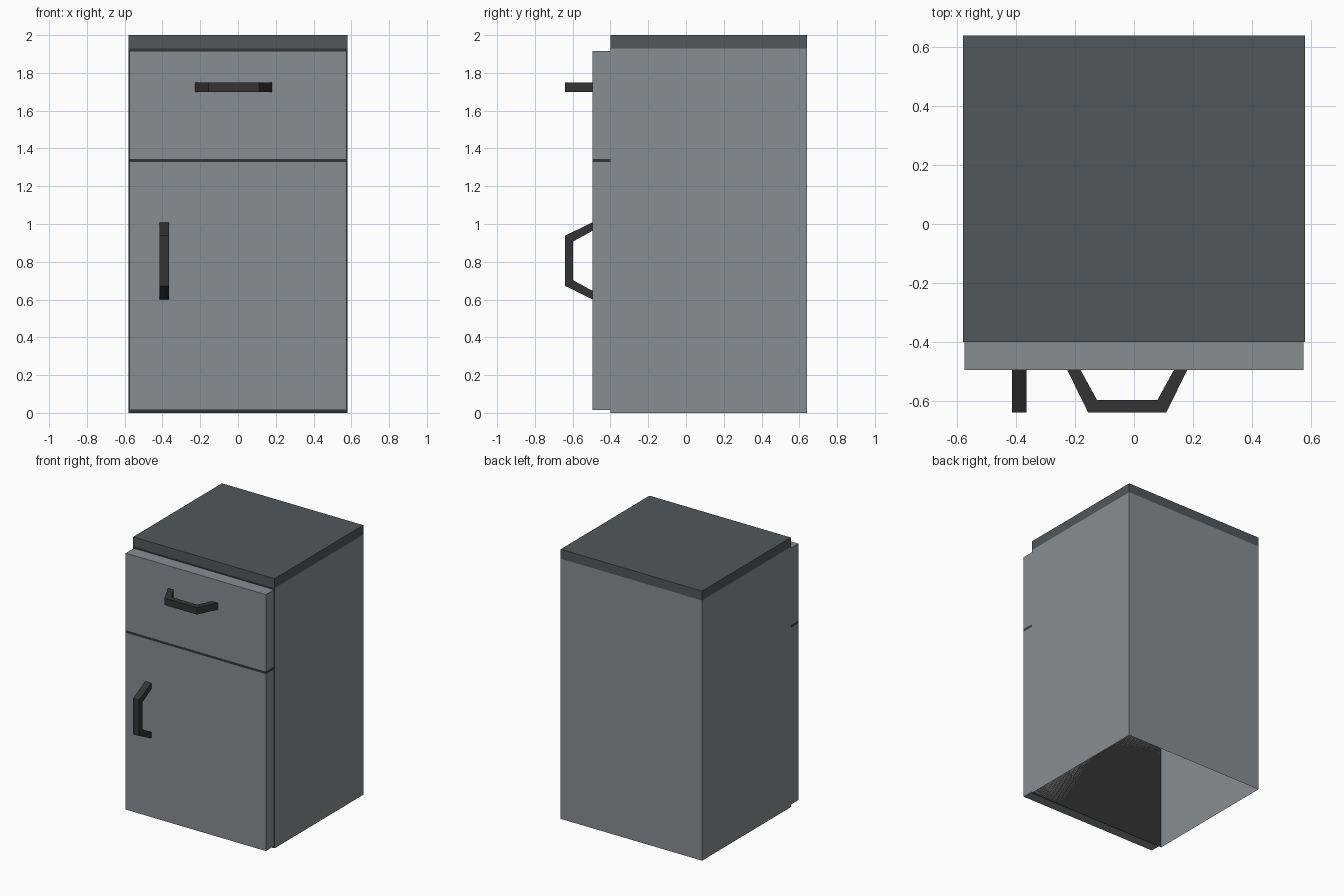
import bpy, bmesh

if "Cube" in bpy.data.objects:
    bpy.data.objects.remove(bpy.data.objects["Cube"])


def material(name, rgb):
    m = bpy.data.materials.new(name)
    m.diffuse_color = (*rgb, 1.0)
    m.use_nodes = True
    m.node_tree.nodes["Principled BSDF"].inputs["Base Color"].default_value = m.diffuse_color
    return m


GREY = material("steel_grey", (0.250, 0.266, 0.283))
SLATE = material("dark_slate", (0.086, 0.095, 0.102))
BLACK = material("soft_black", (0.034, 0.034, 0.034))


def finish(name, bm, *mats):
    mesh = bpy.data.meshes.new(name)
    bm.to_mesh(mesh)
    bm.free()
    for m in mats:
        mesh.materials.append(m)
    obj = bpy.data.objects.new(name, mesh)
    bpy.context.collection.objects.link(obj)
    return obj


def box_bm(x, y, z):
    bm = bmesh.new()
    bmesh.ops.create_cube(bm, size=1)
    for v in bm.verts:
        for i, (a, b) in enumerate((x, y, z)):
            v.co[i] = a if v.co[i] < 0 else b
    bm.normal_update()
    return bm


# Cabinet: thin shell open underneath, dark front, slate band and top
bm = box_bm((-0.58, 0.58), (-0.40, 0.64), (0.0, 2.0))
bmesh.ops.delete(bm, geom=[f for f in bm.faces if f.normal.z < -0.5], context='FACES_ONLY')
bmesh.ops.bisect_plane(bm, geom=bm.verts[:] + bm.edges[:] + bm.faces[:],
                       plane_co=(0, 0, 1.93), plane_no=(0, 0, 1))
bm.normal_update()
for f in bm.faces:
    if f.calc_center_median().z > 1.93:
        f.material_index = 1
    elif f.normal.y < -0.5:
        f.material_index = 2
finish("cabinet", bm, GREY, SLATE, BLACK)

# Drawer front, door and the dark seam between them
for name, z0, z1, mat in (("door", 0.015, 1.327, GREY),
                          ("seam", 1.327, 1.345, BLACK),
                          ("drawer_front", 1.345, 1.917, GREY)):
    finish(name, box_bm((-0.575, 0.575), (-0.495, -0.40), (z0, z1)), mat)


# Handles: bent bar, (offset along the handle, y), outer then inner edge
PROFILE = [(-0.204, -0.495), (-0.133, -0.64), (0.133, -0.64), (0.204, -0.495),
           (0.159, -0.495), (0.103, -0.597), (-0.103, -0.597), (-0.159, -0.495)]


def handle(name, x, z, upright):
    bm = bmesh.new()
    rings = []
    for w in (-0.025, 0.025):
        rings.append([bm.verts.new((x + w, y, z + t) if upright else (x + t, y, z + w))
                      for t, y in PROFILE])
    n = len(PROFILE)
    for i in range(n):
        j = (i + 1) % n
        bm.faces.new((rings[0][i], rings[0][j], rings[1][j], rings[1][i]))
    # side faces as three quads each
    for r in rings:
        for i in range(3):
            bm.faces.new((r[i], r[i + 1], r[6 - i], r[7 - i]))
    bmesh.ops.recalc_face_normals(bm, faces=bm.faces[:])
    finish(name, bm, BLACK)


handle("drawer_handle", -0.023, 1.725, False)
handle("door_handle", -0.39, 0.805, True)
